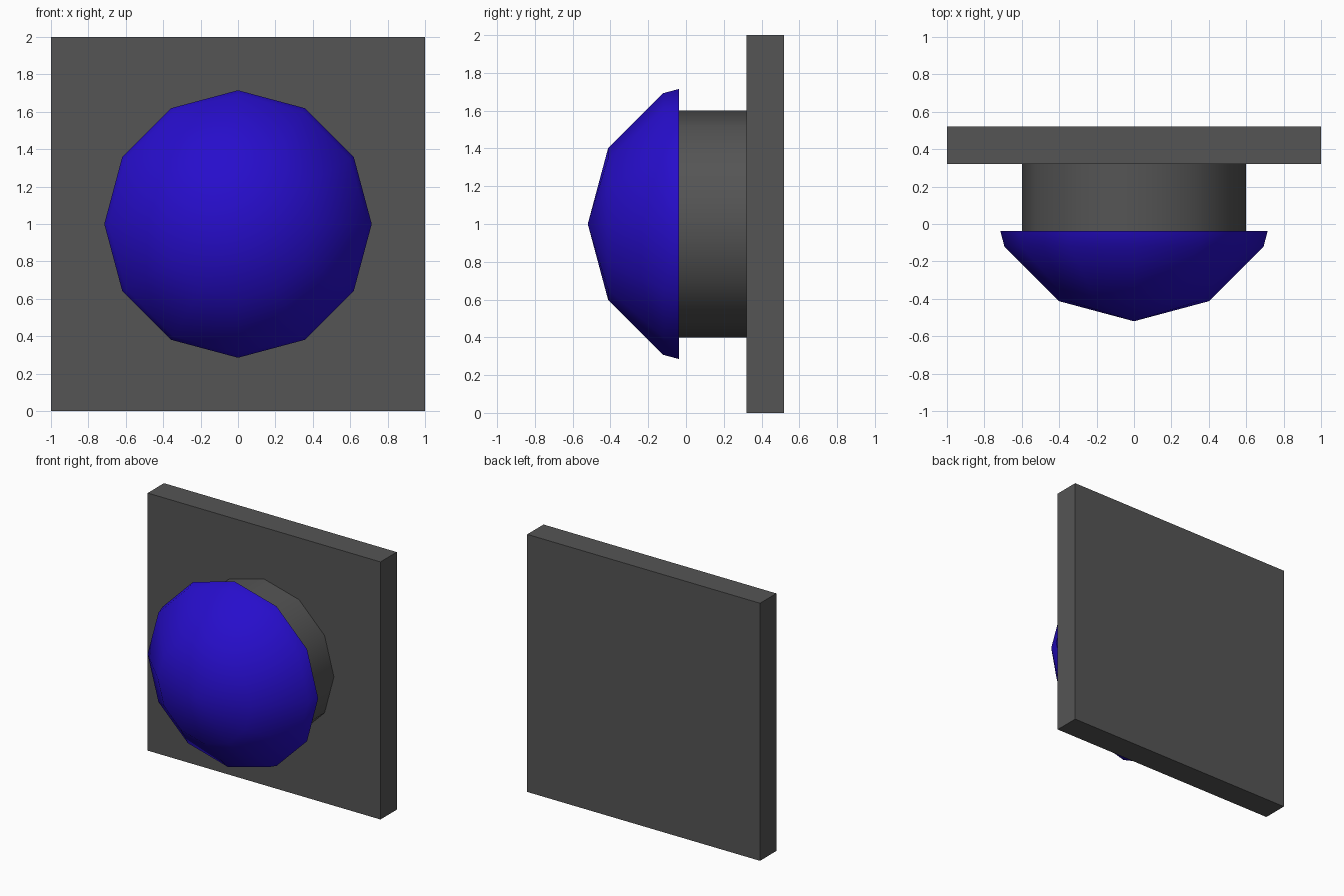
import bpy, bmesh, math

if "Cube" in bpy.data.objects:
    bpy.data.objects.remove(bpy.data.objects["Cube"])

SIDES = 12
CENTRE_Z = 1.0


def material(name, rgb):
    m = bpy.data.materials.new(name)
    m.diffuse_color = (*rgb, 1.0)
    m.use_nodes = True
    m.node_tree.nodes["Principled BSDF"].inputs["Base Color"].default_value = m.diffuse_color
    return m


dark_grey = material("dark grey", (0.09, 0.09, 0.09))
deep_blue = material("deep blue", (0.02, 0.004, 0.6))


def finish(name, bm, mat, smooth_angle=None):
    bmesh.ops.recalc_face_normals(bm, faces=bm.faces[:])
    mesh = bpy.data.meshes.new(name)
    bm.to_mesh(mesh)
    bm.free()
    mesh.materials.append(mat)
    obj = bpy.data.objects.new(name, mesh)
    bpy.context.collection.objects.link(obj)
    if smooth_angle:
        bpy.ops.object.select_all(action='DESELECT')
        obj.select_set(True)
        bpy.context.view_layer.objects.active = obj
        bpy.ops.object.shade_smooth_by_angle(angle=math.radians(smooth_angle))
    return obj


def lathe_y(name, profile, mat):
    """Turn (radius, y) points around the front-to-back axis, capping open ends."""
    bm = bmesh.new()
    rings = []
    for r, y in profile:
        count = SIDES if r > 0 else 1
        rings.append([bm.verts.new((r * math.cos(math.tau * i / SIDES), y,
                                    CENTRE_Z + r * math.sin(math.tau * i / SIDES)))
                      for i in range(count)])
    for a, b in zip(rings, rings[1:]):
        for i in range(SIDES):
            j = (i + 1) % SIDES
            if len(a) == 1:
                bm.faces.new((a[0], b[i], b[j]))
            else:
                bm.faces.new((a[i], a[j], b[j], b[i]))
    for ring in (rings[0], rings[-1]):
        if len(ring) > 1:
            bm.faces.new(ring)
    return finish(name, bm, mat, 40)


# Square wall plate
bm = bmesh.new()
bmesh.ops.create_cube(bm, size=1.0)
for v in bm.verts:
    v.co = (v.co.x * 2.0, v.co.y * 0.2 + 0.42, v.co.z * 2.0 + CENTRE_Z)
finish("back_plate", bm, dark_grey)

# Round neck between plate and button
lathe_y("neck", [(0.6, -0.037), (0.6, 0.32)], dark_grey)

# Domed button: front slice of a coarse sphere, flat at the back
R, BACK = 0.8, -0.037
dome = [(R * math.sin(math.radians(a)), 0.28 - R * math.cos(math.radians(a)))
        for a in (0, 30, 60)]
dome[0] = (0, dome[0][1])
dome.append((0.715, BACK))
lathe_y("button_dome", dome, deep_blue)
